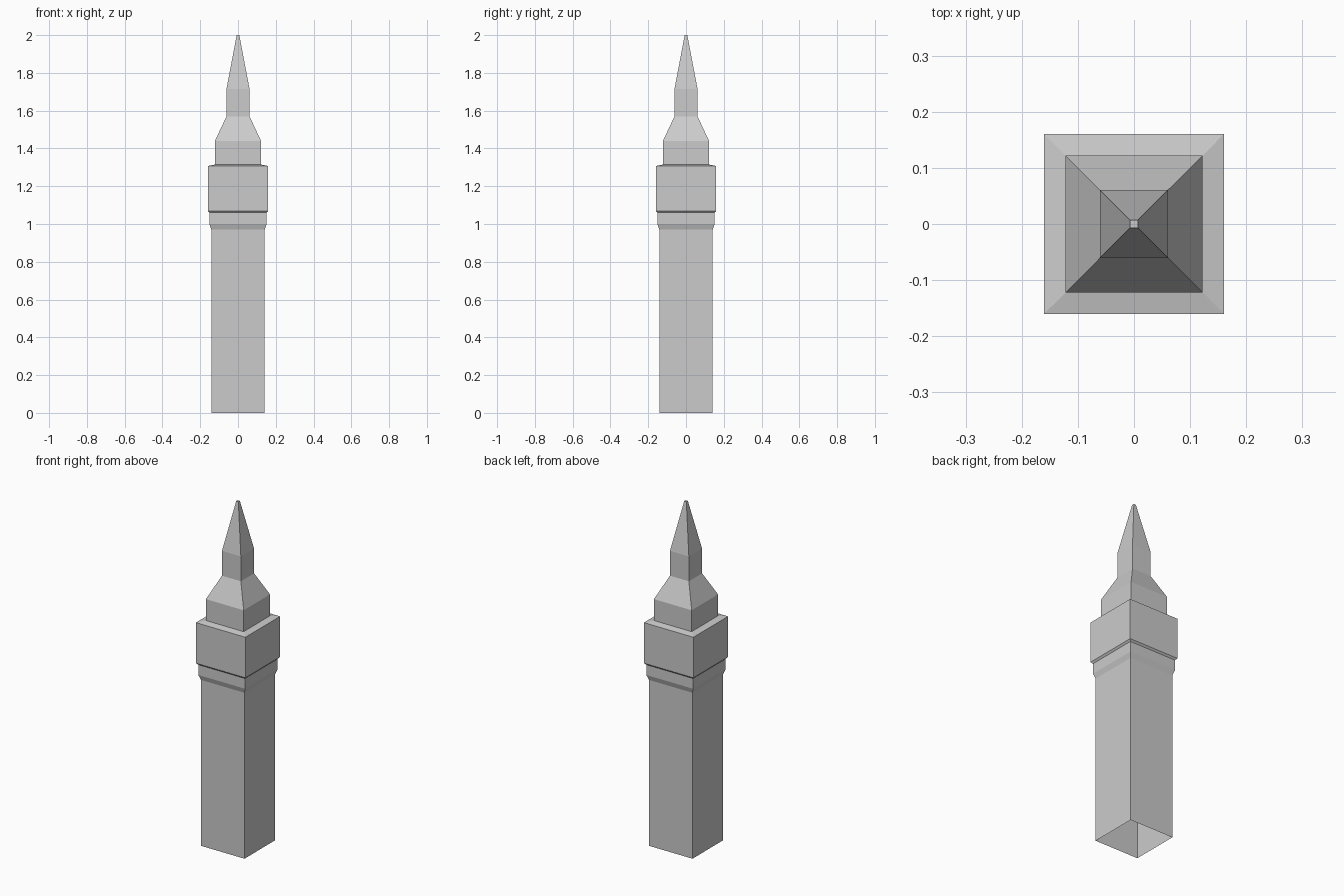
import bpy, bmesh

if "Cube" in bpy.data.objects:
    bpy.data.objects.remove(bpy.data.objects["Cube"])


def square_tier(name, profile, cap_top=False):
    """Loft square rings given as (half_width, z), bottom to top."""
    bm = bmesh.new()
    rings = [[bm.verts.new((sx * h, sy * h, z))
              for sx, sy in ((-1, -1), (1, -1), (1, 1), (-1, 1))]
             for h, z in profile]
    for low, high in zip(rings, rings[1:]):
        for i in range(4):
            j = (i + 1) % 4
            bm.faces.new((low[i], low[j], high[j], high[i]))
    if cap_top:
        bm.faces.new(rings[-1])
    mesh = bpy.data.meshes.new(name)
    bm.to_mesh(mesh)
    bm.free()
    obj = bpy.data.objects.new(name, mesh)
    bpy.context.collection.objects.link(obj)
    return obj


# Plain shaft, open underneath
square_tier("shaft", [(0.141, 0), (0.141, 0.97)])
# Flared collar below the clock stage
square_tier("collar", [(0.141, 0.97), (0.151, 1.0), (0.151, 1.06), (0.16, 1.07)])
# Clock stage with its nearly flat ledge
square_tier("clock_stage", [(0.16, 1.07), (0.16, 1.307), (0.122, 1.315)])
# Belfry and its sloping roof
square_tier("belfry", [(0.122, 1.315), (0.122, 1.44), (0.061, 1.57)])
# Lantern and blunt-tipped spire
square_tier("spire", [(0.061, 1.57), (0.061, 1.715), (0.007, 2.0)], cap_top=True)
